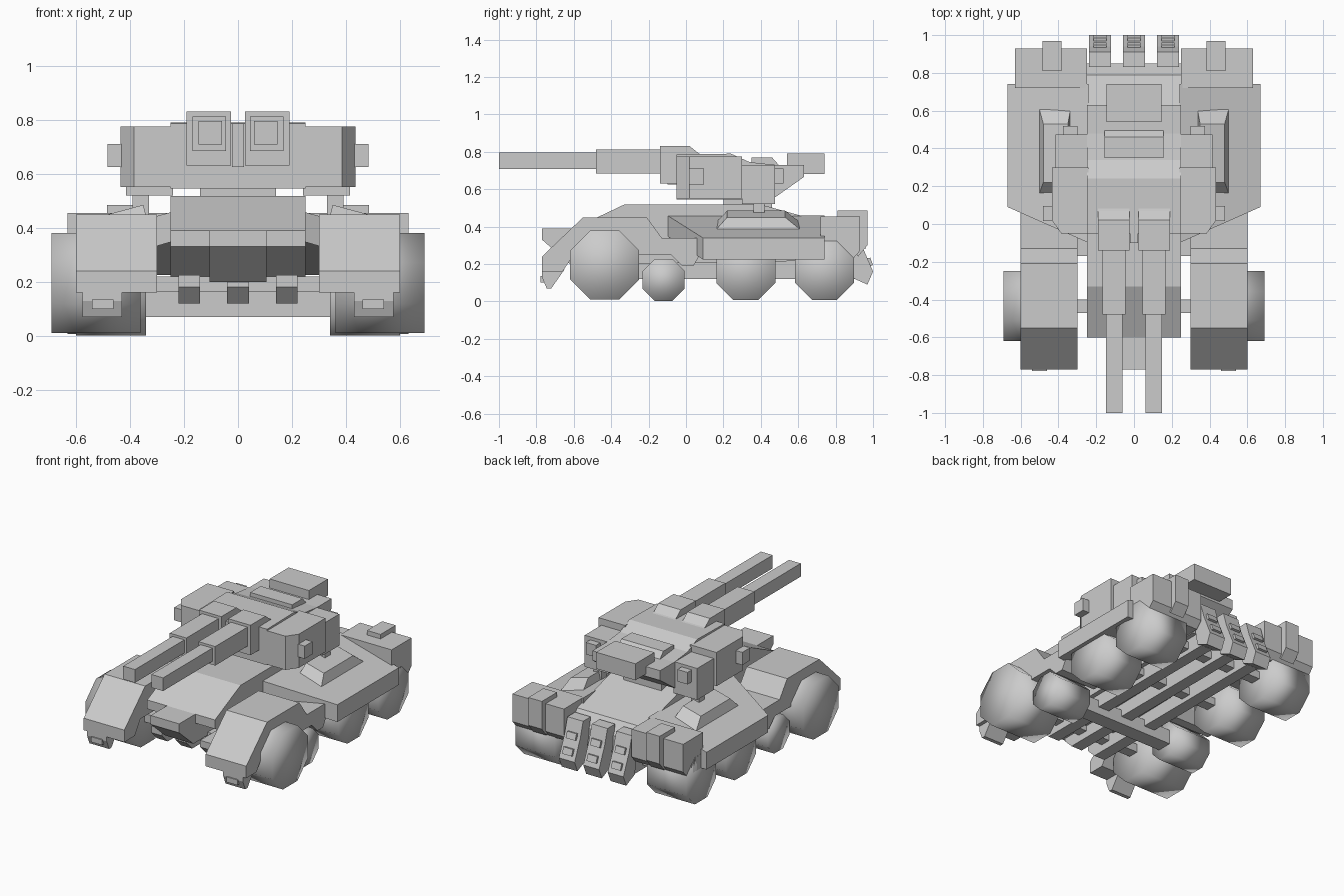
import bpy, bmesh, math
from mathutils import Vector

if "Cube" in bpy.data.objects:
    bpy.data.objects.remove(bpy.data.objects["Cube"], do_unlink=True)

grey = bpy.data.materials.new("plain grey")
grey.use_nodes = True
GREY = (0.6, 0.6, 0.6, 1)
grey.diffuse_color = GREY
grey.node_tree.nodes["Principled BSDF"].inputs["Base Color"].default_value = GREY


def loft(name, ring_a, ring_b):
    """Closed solid between two matching rings of points."""
    bm = bmesh.new()
    a = [bm.verts.new(p) for p in ring_a]
    b = [bm.verts.new(p) for p in ring_b]
    bm.faces.new(a)
    bm.faces.new(b[::-1])
    for i in range(len(a)):
        j = (i + 1) % len(a)
        bm.faces.new((a[i], b[i], b[j], a[j]))
    bmesh.ops.recalc_face_normals(bm, faces=bm.faces)
    mesh = bpy.data.meshes.new(name)
    bm.to_mesh(mesh)
    bm.free()
    mesh.materials.append(grey)
    ob = bpy.data.objects.new(name, mesh)
    bpy.context.collection.objects.link(ob)
    return ob


def side(name, x0, x1, profile):
    """Extrude a (y, z) profile from x0 to x1."""
    return loft(name, [(x0, y, z) for y, z in profile], [(x1, y, z) for y, z in profile])


def box(name, x0, x1, y0, y1, z0, z1):
    return side(name, x0, x1, [(y0, z0), (y1, z0), (y1, z1), (y0, z1)])


def wheel(name, x0, x1, y, z, r):
    """Eight-sided wheel, r measured to the flats, with softened tread."""
    pts = [(y + r / math.cos(math.pi / 8) * math.cos(math.pi * (k + .5) / 4),
            z + r / math.cos(math.pi / 8) * math.sin(math.pi * (k + .5) / 4)) for k in range(8)]
    ob = side(name, x0, x1, pts)
    for p in ob.data.polygons:
        p.use_smooth = True
    mod = ob.modifiers.new("soft tread", 'WEIGHTED_NORMAL')
    mod.mode = 'FACE_AREA'
    return ob


# Centre body with sloped nose and rear deck
side("centre_body", -.25, .25, [(-.6, .33), (-.6, .39), (-.33, .518), (.4, .518), (.79, .41),
                                (.85, .33), (.85, .22), (-.36, .2)])
side("nose", -.105, .105, [(-.77, .33), (-.77, .39), (-.6, .39), (-.33, .5), (-.33, .2), (-.62, .2)])

# Underside rails, rear exhaust flaps and vents
for n, x in (("right", -.18), ("middle", 0), ("left", .18)):
    side(n + "_rail", x - .04, x + .04, [(-.6, .18), (-.6, .225), (.9, .225), (.9, .12), (-.54, .12)])
    side(n + "_exhaust", x - .058, x + .058, [(.83, .4), (.91, .4), (.94, .3), (1, .16), (.97, .09), (.88, .13)])
    for k, (y, z) in enumerate(((.947, .29), (.985, .2))):
        side(f"{n}_vent_{k}", x - .035, x + .035,
             [(y - .02, z + .03), (y, z + .034), (y + .015, z - .006), (y - .005, z - .012)])

# Axle beams
box("front_axle", -.4, .4, -.17, -.07, .07, .165)
box("steering_axle", -.42, .42, -.47, -.4, .165, .22)
for n, y in (("middle", .32), ("rear", .74)):
    box(n + "_axle", -.4, .4, y - .035, y + .035, .15, .2)

# Turret body, neck and hatch
box("turret_neck", -.14, .14, .2, .46, .47, .56)
side("turret_body", -.25, .25, [(-.05, .545), (-.05, .785), (.24, .79), (.34, .745), (.48, .73),
                                (.63, .73), (.63, .665), (.46, .545)])
side("turret_hatch", -.155, .155, [(.35, .73), (.35, .77), (.46, .77), (.5, .725)])
box("turret_rear_box", -.145, .145, .54, .74, .68, .79)
box("gun_divider", -.022, .022, -.1, .1, .625, .785)

for s, n in ((-1, "right_"), (1, "left_")):
    def sx(name, a, b, profile):
        return side(n + name, s * a, s * b, profile)

    def bx(name, a, b, *r):
        return box(n + name, s * a, s * b, *r)

    def flat(name, pts, z0, z1):
        return loft(n + name, [(s * x, y, z0) for x, y in pts], [(s * x, y, z1) for x, y in pts])

    # Wheels
    wheel(n + "front_wheel", s * .36, s * .69, -.435, .195, .185)
    wheel(n + "second_wheel", s * .34, s * .6, -.12, .115, .113)
    wheel(n + "third_wheel", s * .34, s * .63, .32, .165, .158)
    wheel(n + "rear_wheel", s * .34, s * .63, .74, .165, .158)

    # Front fender with trailing arm, hook and lamp
    sx("front_fender", .3, .6, [(-.77, .16), (-.77, .24), (-.55, .45), (-.21, .45), (-.13, .34), (.08, .34),
                                (.08, .26), (.04, .19), (-.02, .19), (-.08, .25), (-.27, .25), (-.6, .25), (-.66, .16)])
    sx("fender_hook", .43, .575, [(-.77, .17), (-.77, .13), (-.745, .07), (-.72, .07), (-.65, .17)])
    sx("hook_lamp", .46, .54, [(-.778, .1), (-.778, .135), (-.76, .135), (-.74, .1)])

    # Sloped side hull
    plan = [(.24, -.1, .35, .46), (.67, .09, .225, .34), (.67, .74, .225, .34), (.24, .74, .225, .46)]
    loft(n + "side_hull", [(s * x, y, a) for x, y, a, b in plan], [(s * x, y, b) for x, y, a, b in plan])
    low = [(.33, .14, .40), (.51, .14, .36), (.51, .64, .36), (.33, .64, .40)]
    top = [(.35, .22, .485), (.48, .22, .45), (.48, .53, .45), (.35, .53, .485)]
    loft(n + "hull_plate", [(s * x, y, z) for x, y, z in low], [(s * x, y, z) for x, y, z in top])

    # Rear fender with box on top
    sx("rear_fender", .25, .63, [(.72, .225), (.89, .225), (.93, .27), (.93, .455), (.72, .455)])
    sx("rear_fender_box", .385, .485, [(.81, .4), (.81, .485), (.97, .485), (.97, .3), (.92, .24)])

    # Turret side pods
    flat("pod", [(.24, -.05), (.385, -.05), (.435, .02), (.435, .3), (.24, .3)], .55, .775)
    bx("pod_sight", .43, .482, .015, .095, .625, .71)
    bx("pod_back", .24, .415, .3, .475, .52, .73)
    bx("pod_back_cap", .3, .375, .47, .52, .63, .71)
    bx("pod_post", .33, .39, .36, .42, .4, .53)

    # Guns
    sx("gun_housing", .025, .19, [(-.14, .63), (-.14, .83), (.02, .83), (.07, .79), (.16, .77), (.16, .63)])
    bx("gun_sleeve", .045, .168, -.48, -.13, .685, .812)
    bx("gun_barrel", .06, .147, -1, -.47, .708, .796)
